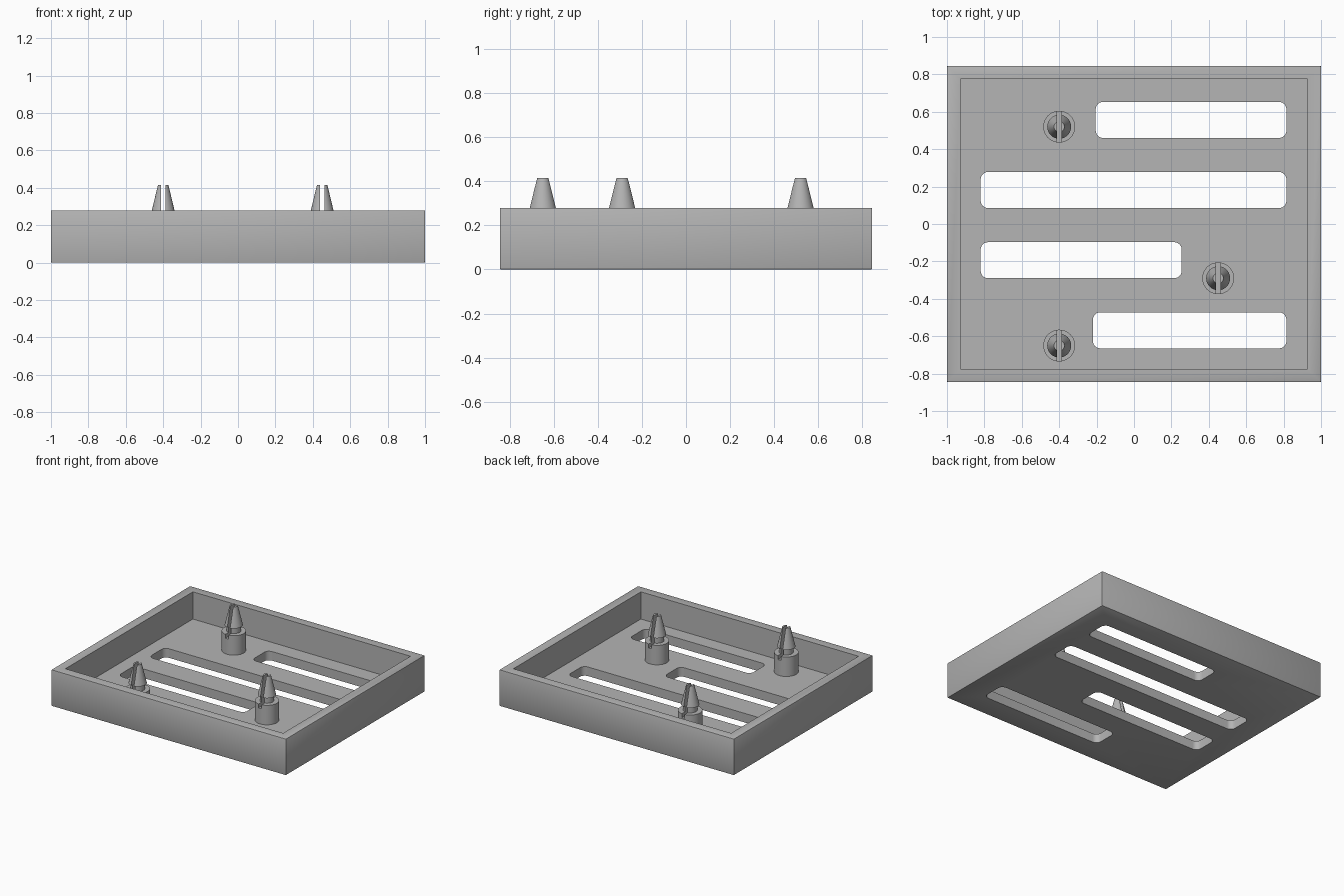
import bpy
import bmesh
import math

if "Cube" in bpy.data.objects:
    bpy.data.objects.remove(bpy.data.objects["Cube"])

grey = bpy.data.materials.new("plain grey")
grey.use_nodes = True
grey.diffuse_color = (0.46, 0.46, 0.46, 1)
grey.node_tree.nodes["Principled BSDF"].inputs["Base Color"].default_value = grey.diffuse_color


def add_object(name, bm):
    mesh = bpy.data.meshes.new(name)
    bmesh.ops.recalc_face_normals(bm, faces=bm.faces)
    bm.to_mesh(mesh)
    bm.free()
    mesh.materials.append(grey)
    obj = bpy.data.objects.new(name, mesh)
    bpy.context.collection.objects.link(obj)
    return obj


def box(name, x0, x1, y0, y1, z0, z1, corner=0, bevel=0):
    """Box with optional rounded upright corners or a small bevel all round."""
    bm = bmesh.new()
    bmesh.ops.create_cube(bm, size=1)
    for v in bm.verts:
        v.co.x = x1 if v.co.x > 0 else x0
        v.co.y = y1 if v.co.y > 0 else y0
        v.co.z = z1 if v.co.z > 0 else z0
    if corner:
        upright = [e for e in bm.edges
                   if abs(e.verts[0].co.z - e.verts[1].co.z) > 0.01]
        bmesh.ops.bevel(bm, geom=upright, offset=corner, segments=6,
                        profile=0.5, affect='EDGES')
    if bevel:
        bmesh.ops.bevel(bm, geom=bm.edges[:], offset=bevel, segments=2,
                        profile=0.5, affect='EDGES')
    return add_object(name, bm)


def cut(obj, cutters):
    """Subtract each cutter, keep the result as plain mesh, drop the cutters."""
    for c in cutters:
        c.hide_render = True
        mod = obj.modifiers.new("cut", 'BOOLEAN')
        mod.operation = 'DIFFERENCE'
        mod.solver = 'EXACT'
        mod.object = c
    bpy.context.view_layer.update()
    graph = bpy.context.evaluated_depsgraph_get()
    result = bpy.data.meshes.new_from_object(obj.evaluated_get(graph))
    obj.modifiers.clear()
    obj.data = result
    for c in cutters:
        bpy.data.objects.remove(c)


def smooth(obj):
    bpy.ops.object.select_all(action='DESELECT')
    obj.select_set(True)
    bpy.context.view_layer.objects.active = obj
    bpy.ops.object.shade_smooth_by_angle(angle=math.radians(30))


# Open tray with four rounded slots through its floor
FLOOR, RIM = 0.07, 0.28
tray = box("tray", -1, 1, -0.845, 0.845, 0, RIM, bevel=0.005)
slots = [(-0.205, 0.815, 0.46), (-0.82, 0.815, 0.085),
         (-0.82, 0.255, -0.29), (-0.22, 0.815, -0.665)]
cutters = [box("cavity", -0.928, 0.928, -0.776, 0.776, FLOOR, 0.5)]
for x0, x1, y0 in slots:
    cutters.append(box("slot", x0, x1, y0, y0 + 0.193, -0.1, 0.2, corner=0.04))
cut(tray, cutters)
smooth(tray)

# Split snap pin on a round post: radius and height from bottom to top
profile = [(0.085, FLOOR - 0.01), (0.085, 0.22), (0.05, 0.22),
           (0.05, 0.265), (0.064, 0.265), (0.028, 0.415)]
SIDES = 40
bm = bmesh.new()
rings = []
for r, z in profile:
    rings.append([bm.verts.new((r * math.cos(math.tau * i / SIDES),
                                r * math.sin(math.tau * i / SIDES), z))
                  for i in range(SIDES)])
for low, high in zip(rings, rings[1:]):
    for i in range(SIDES):
        j = (i + 1) % SIDES
        bm.faces.new((low[i], low[j], high[j], high[i]))
bm.faces.new(rings[0][::-1])
bm.faces.new(rings[-1])
pin = add_object("snap_pin_back", bm)
cut(pin, [box("slit", -0.012, 0.012, -0.2, 0.2, 0.19, 0.6)])
smooth(pin)

# Place the three pins
pin.location = (-0.4, 0.52, 0)
for name, x, y in [("snap_pin_middle", 0.45, -0.29), ("snap_pin_front", -0.4, -0.65)]:
    copy = pin.copy()
    copy.name = name
    copy.location = (x, y, 0)
    bpy.context.collection.objects.link(copy)
